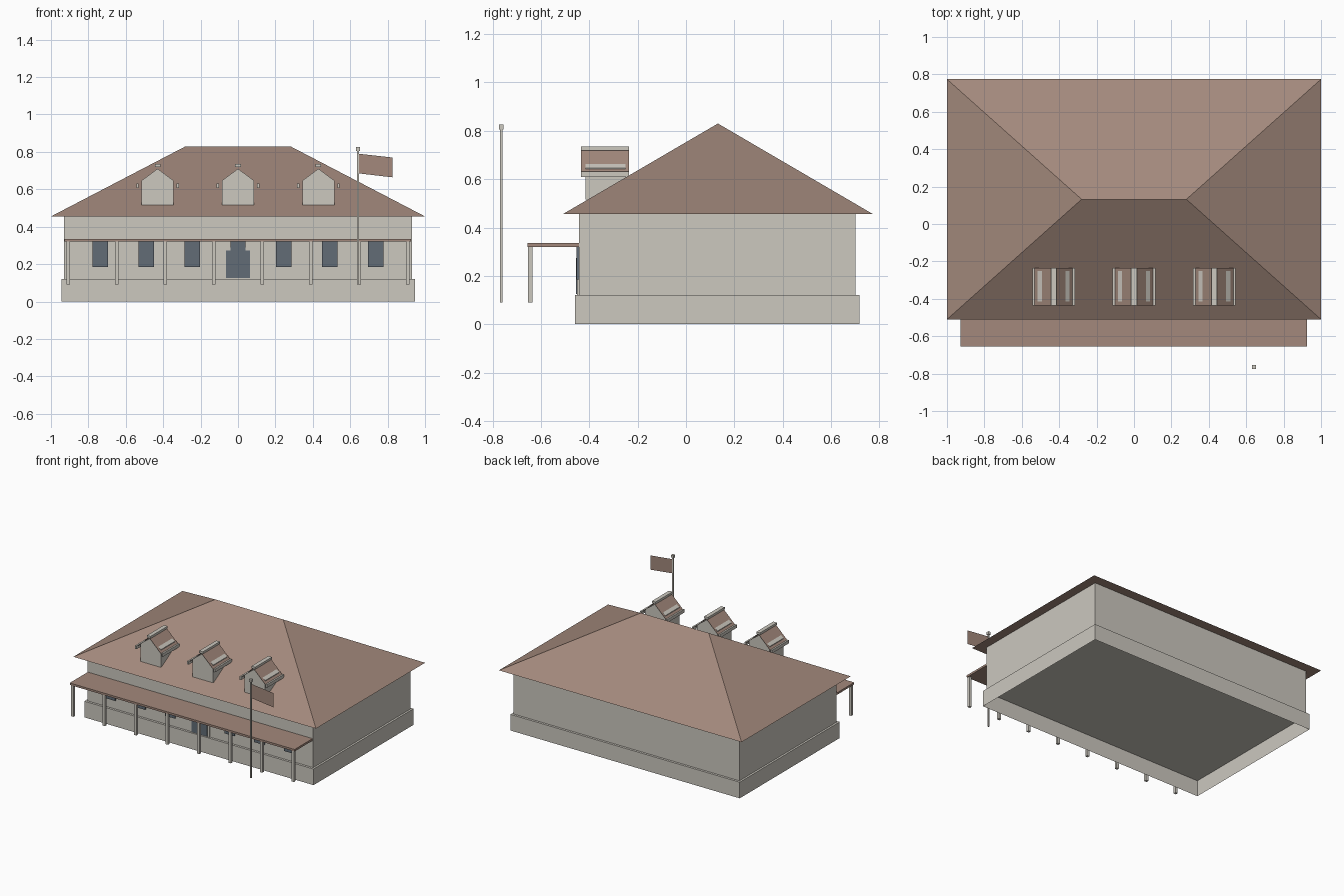
import bpy

if "Cube" in bpy.data.objects:
    bpy.data.objects.remove(bpy.data.objects["Cube"])


def srgb(r, g, b):
    f = lambda c: c / 12.92 if c <= 0.04045 else ((c + 0.055) / 1.055) ** 2.4
    return (f(r / 255), f(g / 255), f(b / 255), 1)


def material(name, rgb):
    m = bpy.data.materials.new(name)
    m.diffuse_color = srgb(*rgb)
    m.use_nodes = True
    m.node_tree.nodes["Principled BSDF"].inputs["Base Color"].default_value = m.diffuse_color
    return m


STONE = material("pale_stone", (204, 200, 191))
TILE = material("brown_tile", (163, 137, 124))
GLASS = material("slate_glass", (98, 108, 118))


def mesh(name, verts, faces, mat):
    me = bpy.data.meshes.new(name)
    me.from_pydata(verts, [], faces)
    me.materials.append(mat)
    ob = bpy.data.objects.new(name, me)
    bpy.context.collection.objects.link(ob)
    return ob


def box(name, x, y, z, mat, bottom=True):
    verts = [(a, b, c) for c in z for b in y for a in x]
    faces = [(4, 5, 7, 6), (0, 1, 5, 4), (1, 3, 7, 5), (3, 2, 6, 7), (2, 0, 4, 6)]
    if bottom:
        faces.append((0, 2, 3, 1))
    return mesh(name, verts, faces, mat)


# Plinth (open underneath) and main walls
box("plinth", (-0.945, 0.945), (-0.46, 0.717), (0, 0.12), STONE, bottom=False)
box("walls", (-0.93, 0.93), (-0.443, 0.70), (0.12, 0.455), STONE)

# Hipped main roof
mesh("main_roof",
     [(-1, -0.51, 0.455), (1, -0.51, 0.455), (1, 0.774, 0.455), (-1, 0.774, 0.455),
      (-0.28, 0.132, 0.83), (0.28, 0.132, 0.83)],
     [(0, 1, 5, 4), (1, 2, 5), (2, 3, 4, 5), (3, 0, 4), (3, 2, 1, 0)], TILE)

# Porch roof on a row of posts
box("porch_roof", (-0.928, 0.925), (-0.655, -0.443), (0.32, 0.335), TILE)
for i in range(8):
    x = -0.908 + i * 0.2594
    box("porch_post", (x - 0.01, x + 0.01), (-0.654, -0.635), (0.09, 0.32), STONE)

# Front windows and door
for i in range(-3, 4):
    x = i * 0.2455
    box("window", (x - 0.041, x + 0.041), (-0.452, -0.443), (0.185, 0.328), GLASS)
box("door_frame", (-0.08, 0.08), (-0.45, -0.443), (0.12, 0.288), STONE)
box("door", (-0.064, 0.064), (-0.455, -0.447), (0.125, 0.273), GLASS)


# Dormers: gabled body, two thin roof panels, ridge and eave trims
def dormer(cx):
    profile = [(-0.085, 0.515), (0.085, 0.515), (0.085, 0.647), (0, 0.71), (-0.085, 0.647)]
    front, back = -0.415, -0.25
    verts = [(cx + x, y, z) for y in (front, back) for x, z in profile]
    faces = [(0, 1, 2, 3, 4), (9, 8, 7, 6, 5)]
    faces += [(i, i + 5, (i + 1) % 5 + 5, (i + 1) % 5) for i in range(5)]
    mesh("dormer_body", verts, faces, STONE)
    ys = (-0.435, -0.235)
    for s in (-1, 1):
        ex = cx + s * 0.108
        face = (0, 1, 2, 3) if s > 0 else (3, 2, 1, 0)
        mesh("dormer_roof_panel",
             [(cx, ys[0], 0.724), (ex, ys[0], 0.62), (ex, ys[1], 0.62), (cx, ys[1], 0.724)],
             [face], TILE)
        box("dormer_eave_trim", (ex - 0.006, ex + 0.006), ys, (0.608, 0.632), STONE)
    box("dormer_ridge_trim", (cx - 0.015, cx + 0.015), ys, (0.719, 0.735), STONE)


for cx in (-0.43, 0, 0.43):
    dormer(cx)

# Flagpole with cap and flag
box("flagpole", (0.636, 0.646), (-0.769, -0.759), (0.09, 0.81), STONE)
box("flagpole_cap", (0.631, 0.651), (-0.774, -0.754), (0.805, 0.825), STONE)
mesh("flag", [(0.646, -0.764, 0.685), (0.826, -0.764, 0.664),
              (0.826, -0.764, 0.77), (0.646, -0.764, 0.79)], [(0, 1, 2, 3)], TILE)
